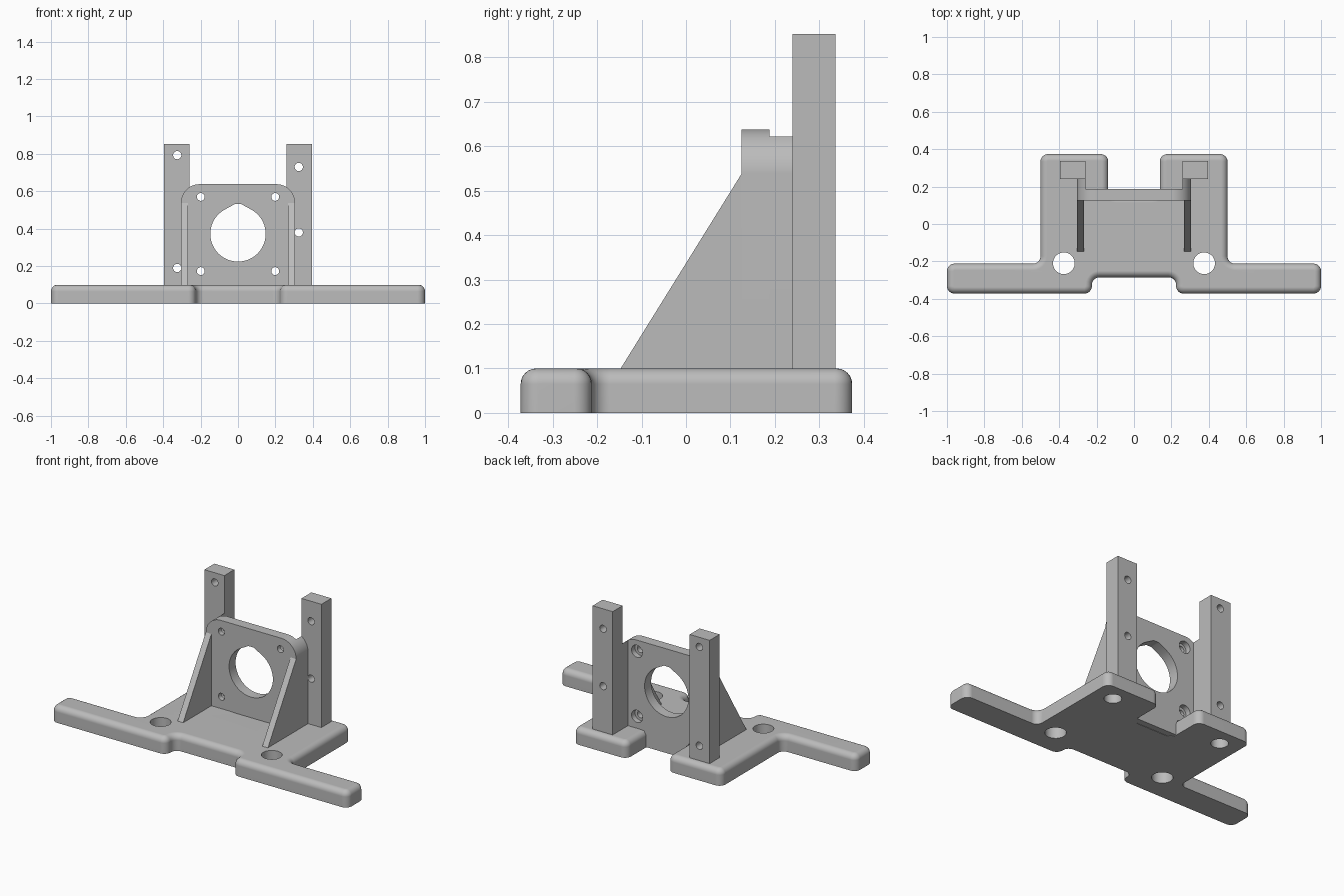
import bpy, bmesh
from math import sin, cos, pi, acos, radians
from mathutils import Vector

cube = bpy.data.objects.get("Cube")
if cube:
    bpy.data.objects.remove(cube, do_unlink=True)

grey = bpy.data.materials.new("light_grey")
grey.use_nodes = True
COLOUR = (0.5, 0.5, 0.5, 1)
grey.diffuse_color = COLOUR
grey.node_tree.nodes["Principled BSDF"].inputs["Base Color"].default_value = COLOUR


def loft(name, rings):
    """Closed solid through a stack of matching rings."""
    bm = bmesh.new()
    loops = [[bm.verts.new(p) for p in ring] for ring in rings]
    n = len(loops[0])
    for low, high in zip(loops, loops[1:]):
        for i in range(n):
            j = (i + 1) % n
            bm.faces.new((low[i], low[j], high[j], high[i]))
    bm.faces.new(loops[0][::-1])
    bm.faces.new(loops[-1])
    bmesh.ops.recalc_face_normals(bm, faces=bm.faces)
    mesh = bpy.data.meshes.new(name)
    bm.to_mesh(mesh)
    bm.free()
    mesh.materials.append(grey)
    ob = bpy.data.objects.new(name, mesh)
    bpy.context.collection.objects.link(ob)
    return ob


def prism(name, profile, axis, lo, hi):
    """Extrude a 2D profile along an axis."""
    place = {"x": lambda u, v, h: (h, u, v),
             "y": lambda u, v, h: (u, h, v),
             "z": lambda u, v, h: (u, v, h)}[axis]
    return loft(name, [[place(u, v, h) for u, v in profile] for h in (lo, hi)])


def arc(cu, cv, r, start, end, steps):
    return [(cu + r * cos(start + (end - start) * i / steps),
             cv + r * sin(start + (end - start) * i / steps)) for i in range(steps + 1)]


def circle(cu, cv, r):
    return arc(cu, cv, r, 0, 2 * pi, 40)[:-1]


def rect(u0, u1, v0, v1):
    return [(u0, v0), (u1, v0), (u1, v1), (u0, v1)]


def select(ob):
    bpy.ops.object.select_all(action="DESELECT")
    ob.select_set(True)
    bpy.context.view_layer.objects.active = ob


def cut(ob, profile, axis, lo, hi):
    cutter = prism("cutter", profile, axis, lo, hi)
    cutter.hide_render = True
    mod = ob.modifiers.new("cut", "BOOLEAN")
    mod.operation = "DIFFERENCE"
    mod.solver = "EXACT"
    mod.object = cutter
    select(ob)
    bpy.ops.object.modifier_apply(modifier=mod.name)
    bpy.data.objects.remove(cutter, do_unlink=True)


def smooth(ob):
    select(ob)
    bpy.ops.object.shade_smooth_by_angle(angle=radians(32))
    mod = ob.modifiers.new("weighted_normals", "WEIGHTED_NORMAL")
    mod.keep_sharp = True


def rounded_outline(corners, r, inset, z, steps=6):
    """Right-angled outline with rounded corners, shrunk by an inset."""
    ring = []
    for i, c in enumerate(corners):
        p = Vector(c)
        a = (Vector(corners[i - 1]) - p).normalized()
        b = (Vector(corners[(i + 1) % len(corners)]) - p).normalized()
        convex = a.y * b.x - a.x * b.y > 0
        radius = r - inset if convex else r + inset
        centre = p + (a + b) * r
        for k in range(steps + 1):
            t = pi / 2 * k / steps
            q = centre - (b * cos(t) + a * sin(t)) * radius
            ring.append((q.x, q.y, z))
    return ring


# Base: outline with side arms, front notch and rear slot; rounded top edge
TOP, FILLET = 0.1, 0.035
half = [(0.225, -0.285), (0.225, -0.372), (1, -0.372), (1, -0.212),
        (0.5, -0.212), (0.5, 0.374), (0.138, 0.374), (0.138, 0.15)]
outline = half + [(-x, y) for x, y in reversed(half)]
layers = [rounded_outline(outline, 0.04, 0, 0)]
for k in range(7):
    t = pi / 2 * k / 6
    layers.append(rounded_outline(outline, 0.04, FILLET * (1 - cos(t)),
                                  TOP - FILLET * (1 - sin(t))))
base = loft("base", layers)
for side in (-1, 1):
    cut(base, circle(side * 0.375, -0.21, 0.058), "z", -0.1, 0.2)
    cut(base, circle(side * 0.375, 0.27, 0.048), "z", -0.1, 0.085)
smooth(base)

# Mounting plate with rounded top corners
W, R, SHOULDER = 0.305, 0.1, 0.538
FRONT, BACK = 0.125, 0.188
right_corner = arc(W - R, SHOULDER, R, 0, pi / 2, 12)
left_corner = arc(R - W, SHOULDER, R, pi / 2, pi, 12)
upper = [(-W, 0.098), (-0.15, 0.098), (-0.138, 0.002), (0.138, 0.002),
         (0.15, 0.098), (W, 0.098)]
plate = prism("mounting_plate", upper + right_corner + left_corner, "y", FRONT, BACK)

# Main bore with a flattened peak, and counterbored screw holes
BORE, CZ = 0.148, 0.372
bore = arc(0, CZ, BORE, radians(120), radians(420), 50) + [(0.018, 0.531), (-0.018, 0.531)]
cut(plate, bore, "y", 0, 0.3)
for x in (-0.199, 0.199):
    for z in (0.173, 0.57):
        cut(plate, circle(x, z, 0.021), "y", 0, 0.3)
        cut(plate, circle(x, z, 0.037), "y", 0.155, 0.3)
smooth(plate)

# Gussets, links and posts on both sides
POST_IN, POST_OUT = 0.26, 0.395
hole_heights = {"left": (0.38, 0.73), "right": (0.19, 0.793)}
for name, s in (("left", 1), ("right", -1)):
    prism(name + "_gusset", [(-0.147, TOP), (FRONT, TOP), (FRONT, SHOULDER)],
          "x", s * 0.267, s * W)
    curve = arc(W - R, SHOULDER, R, 0, acos((POST_IN - W + R) / R), 8)
    link_profile = [(POST_IN, TOP), (W, TOP)] + curve
    link = prism(name + "_link", [(s * x, z) for x, z in link_profile], "y", BACK, 0.24)
    smooth(link)
    post = prism(name + "_post", rect(s * POST_IN, s * POST_OUT, 0.24, 0.336),
                 "z", 0.09, 0.852)
    for z in hole_heights[name]:
        cut(post, circle(s * 0.325, z, 0.022), "y", 0, 0.5)
    smooth(post)
